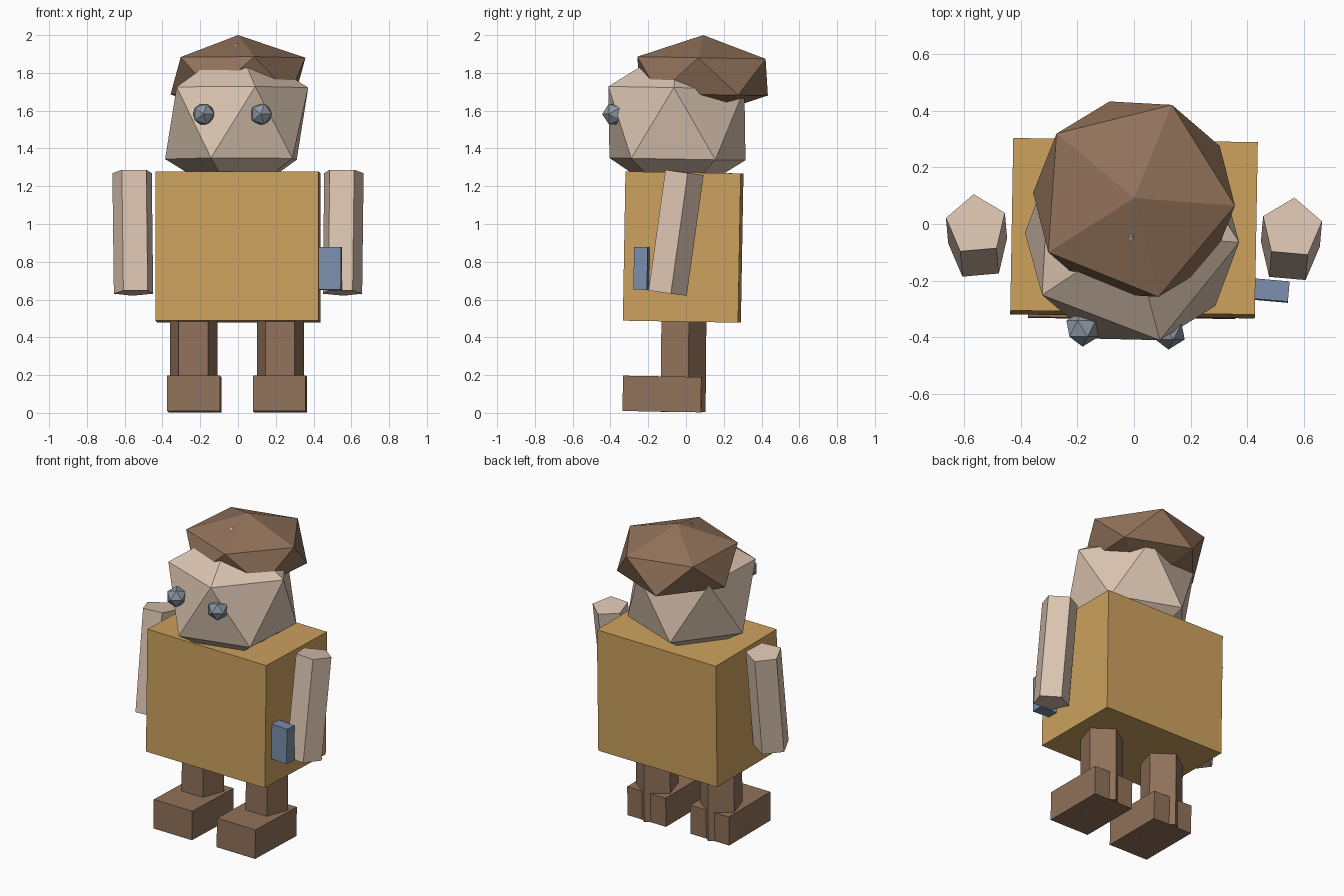
import bpy
from math import radians

cube = bpy.data.objects.get("Cube")
if cube:
    bpy.data.objects.remove(cube, do_unlink=True)


def material(name, rgb):
    mat = bpy.data.materials.new(name)
    mat.use_nodes = True
    color = (*rgb, 1)
    mat.diffuse_color = color
    bsdf = next(n for n in mat.node_tree.nodes if n.type == "BSDF_PRINCIPLED")
    bsdf.inputs["Base Color"].default_value = color
    return mat


tan = material("tan cloth", (0.61, 0.36, 0.112))
skin = material("skin", (0.71, 0.555, 0.44))
brown = material("brown", (0.283, 0.168, 0.102))
blue = material("blue", (0.198, 0.275, 0.413))
grey = material("eye grey", (0.262, 0.305, 0.361))


def finish(name, mat, scale, turn):
    """Name, size, turn and colour the primitive just added."""
    obj = bpy.context.object
    obj.name = name
    obj.scale = scale
    obj.rotation_euler = [radians(a) for a in turn]
    obj.data.materials.append(mat)
    return obj


def box(name, mat, center, size, turn=(-1, 0, -1)):
    bpy.ops.mesh.primitive_cube_add(size=1, location=center)
    return finish(name, mat, size, turn)


def ball(name, mat, center, radius, height, turn):
    bpy.ops.mesh.primitive_ico_sphere_add(subdivisions=1, radius=1, location=center)
    return finish(name, mat, (radius, radius, height), turn)


def prism(name, mat, center, radius, length, turn):
    bpy.ops.mesh.primitive_cylinder_add(vertices=5, radius=radius, depth=length, location=center)
    return finish(name, mat, (1, 1, 1), turn)


# Body and head
box("torso", tan, (0, -0.015, 0.878), (0.865, 0.61, 0.79))
ball("head", skin, (-0.007, -0.048, 1.533), 0.424, 0.423, (-1, 0, -3))
ball("hair", brown, (0, 0.088, 1.783), 0.4, 0.217, (-1, 0, -4))

# Eyes
ball("right_eye", grey, (-0.182, -0.37, 1.582), 0.064, 0.064, (90, 0, 0))
ball("left_eye", grey, (0.122, -0.38, 1.582), 0.064, 0.064, (90, 0, 0))

# Limbs
for side, s in (("right", -1), ("left", 1)):
    prism(side + "_arm", skin, (s * 0.554, -0.054 - s * 0.006, 0.955), 0.11, 0.645, (-8, 0, -s * 5))
    prism(side + "_leg", brown, (s * 0.23 - 0.005, -0.025, 0.27), 0.131, 0.53, (-0.5, 0, -1))
    box(side + "_foot", brown, (s * 0.227 - 0.005, -0.125, 0.1), (0.28, 0.415, 0.187))

# Box held at the left hip
box("hip_box", blue, (0.48, -0.235, 0.765), (0.135, 0.072, 0.226), (-1, 0, -5))
